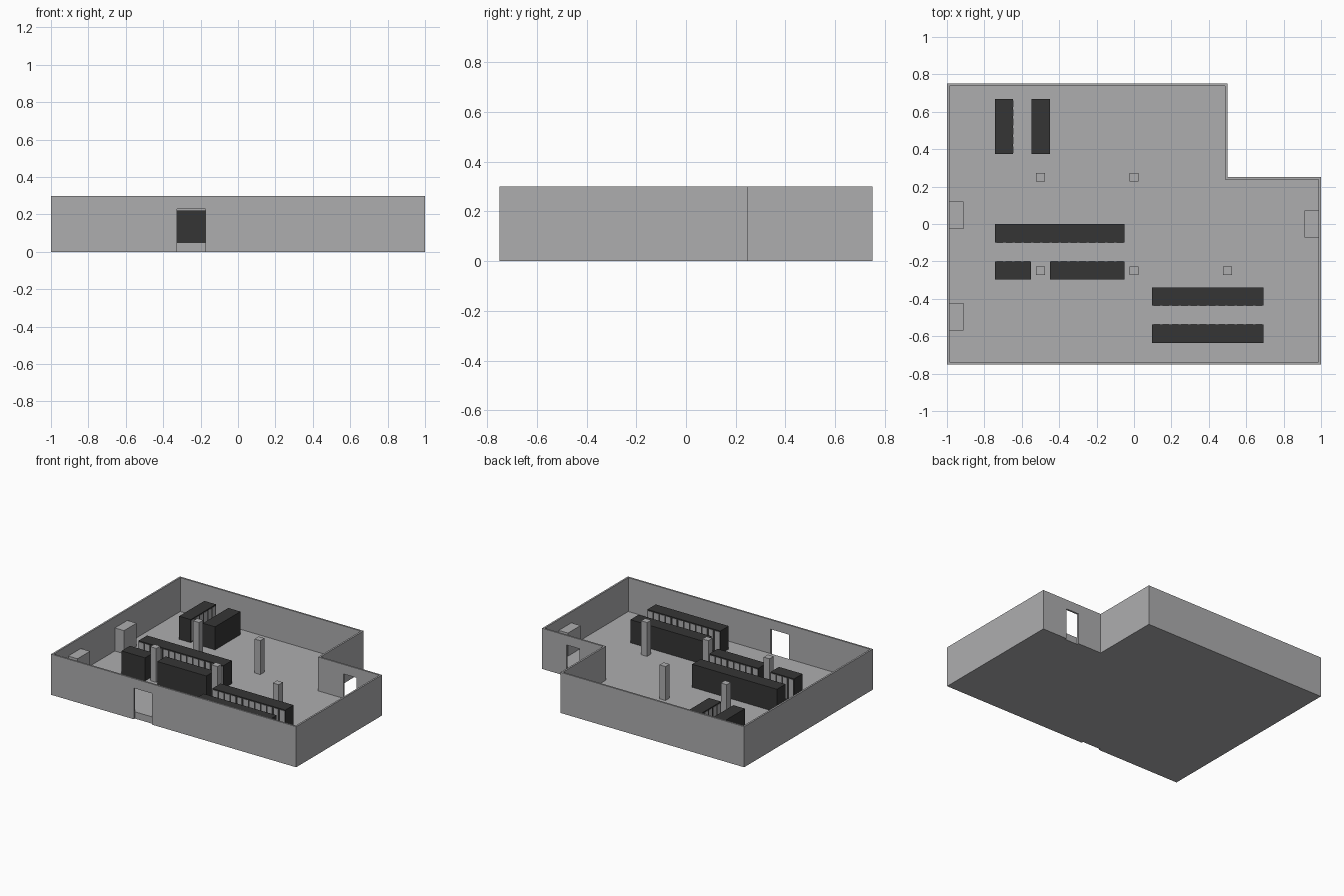
import bpy, bmesh
from mathutils import Vector

if "Cube" in bpy.data.objects:
    bpy.data.objects.remove(bpy.data.objects["Cube"])

WALL_H, WALL_T, DOOR_H = 0.30, 0.013, 0.23
FLOOR_Z, RACK_TOP, PITCH = 0.05, 0.22, 0.05


def material(name, rgb):
    mat = bpy.data.materials.new(name)
    mat.use_nodes = True
    mat.diffuse_color = (*rgb, 1)
    mat.node_tree.nodes["Principled BSDF"].inputs["Base Color"].default_value = (*rgb, 1)
    return mat


GREY = material("concrete grey", (0.42, 0.42, 0.43))
DARK = material("rack charcoal", (0.036, 0.036, 0.036))


def finish(bm, name, *mats):
    bmesh.ops.remove_doubles(bm, verts=bm.verts, dist=1e-5)
    bmesh.ops.recalc_face_normals(bm, faces=bm.faces)
    mesh = bpy.data.meshes.new(name)
    bm.to_mesh(mesh)
    bm.free()
    for mat in mats:
        mesh.materials.append(mat)
    obj = bpy.data.objects.new(name, mesh)
    bpy.context.collection.objects.link(obj)
    return obj


def add_box(bm, x0, x1, y0, y1, z0, z1, index=0):
    lo, hi = Vector((x0, y0, z0)), Vector((x1, y1, z1))
    verts = bmesh.ops.create_cube(bm, size=1)["verts"]
    for v in verts:
        v.co = (lo + hi) / 2 + v.co * (hi - lo)
    for f in {f for v in verts for f in v.link_faces}:
        f.material_index = index


def box(name, mat, *bounds):
    bm = bmesh.new()
    add_box(bm, *bounds)
    return finish(bm, name, mat)


# L-shaped room outline, with its inner wall line
outline = [Vector(p) for p in ((-1, -.75), (1, -.75), (1, .25), (.5, .25), (.5, .75), (-1, .75))]
count = len(outline)
dirs = [(outline[(i + 1) % count] - outline[i]).normalized() for i in range(count)]
inward = [Vector((-d.y, d.x)) for d in dirs]
inner = [outline[i] + WALL_T * (inward[i - 1] + inward[i]) for i in range(count)]

# Walls: each elevation is a profile, with a notch where it has a doorway
doorways = {0: (0.675, 0.825), 2: (0.2, 0.305)}
bm = bmesh.new()
for i in range(count):
    a, b = outline[i], outline[(i + 1) % count]
    ia, ib = inner[i], inner[(i + 1) % count]
    length = (b - a).length
    profile = [(0, WALL_H), (0, 0)]
    if i in doorways:
        d0, d1 = doorways[i]
        profile += [(d0, 0), (d0, DOOR_H), (d1, DOOR_H), (d1, 0)]
    profile += [(length, 0), (length, WALL_H)]
    outside, inside = [], []
    for u, z in profile:
        p = a + dirs[i] * u
        q = ia if u == 0 else ib if u == length else p + inward[i] * WALL_T
        outside.append(bm.verts.new((*p, z)))
        inside.append(bm.verts.new((*q, z)))
    bm.faces.new(outside)
    bm.faces.new(inside[::-1])
    n = len(profile)
    for k in range(1, n):
        j = (k + 1) % n
        if k != n - 2:
            bm.faces.new((outside[k], outside[j], inside[j], inside[k]))
finish(bm, "walls", GREY)

# Raised floor filling the room between the walls
bm = bmesh.new()
base = bm.faces.new([bm.verts.new((*p, 0)) for p in inner])
top = bmesh.ops.extrude_face_region(bm, geom=[base], use_keep_orig=True)
for v in (g for g in top["geom"] if isinstance(g, bmesh.types.BMVert)):
    v.co.z = FLOOR_Z
finish(bm, "raised_floor", GREY)

# Columns
for i, (x, y) in enumerate(((-.5, .25), (0, .25), (-.5, -.25), (0, -.25), (.5, -.25))):
    box(f"column_{i + 1}", GREY, x - .024, x + .024, y - .024, y + .024, FLOOR_Z, WALL_H)

# Cooling units against the side walls
edge = 1 - WALL_T
for name, x0, x1, y in (("right_back", -edge, -.912, .047),
                        ("right_front", -edge, -.912, -.496),
                        ("left", .912, edge, 0)):
    box(f"cooling_unit_{name}", GREY, x0, x1, y - .073, y + .073, FLOOR_Z, RACK_TOP)


# Rack rows: dark cabinets with a pale door panel per rack on the aisle side
def rack_row(name, x0, x1, y0, y1, side):
    bm = bmesh.new()
    add_box(bm, x0, x1, y0, y1, FLOOR_Z, RACK_TOP)
    along_x = x1 - x0 > y1 - y0
    start, end = (x0, x1) if along_x else (y0, y1)
    racks = round((end - start) / PITCH)
    step = (end - start) / racks
    near, far = (y0, y1) if along_x else (x0, x1)
    face = far if side > 0 else near
    depth = sorted((face, face + side * .002))
    for k in range(racks):
        span = (start + (k + .14) * step, start + (k + .86) * step)
        plan = (*span, *depth) if along_x else (*depth, *span)
        add_box(bm, *plan, FLOOR_Z + .01, RACK_TOP - .008, 1)
    finish(bm, name, DARK, GREY)


rack_row("rack_row_middle_back", -.742, -.05, -.1, 0, -1)
rack_row("rack_row_middle_front_short", -.742, -.55, -.298, -.2, 1)
rack_row("rack_row_middle_front_long", -.45, -.05, -.298, -.2, 1)
rack_row("rack_row_left_back", .096, .692, -.437, -.34, -1)
rack_row("rack_row_left_front", .096, .692, -.635, -.537, 1)
rack_row("rack_row_rear_outer", -.742, -.647, .373, .668, 1)
rack_row("rack_row_rear_inner", -.547, -.448, .373, .668, -1)
